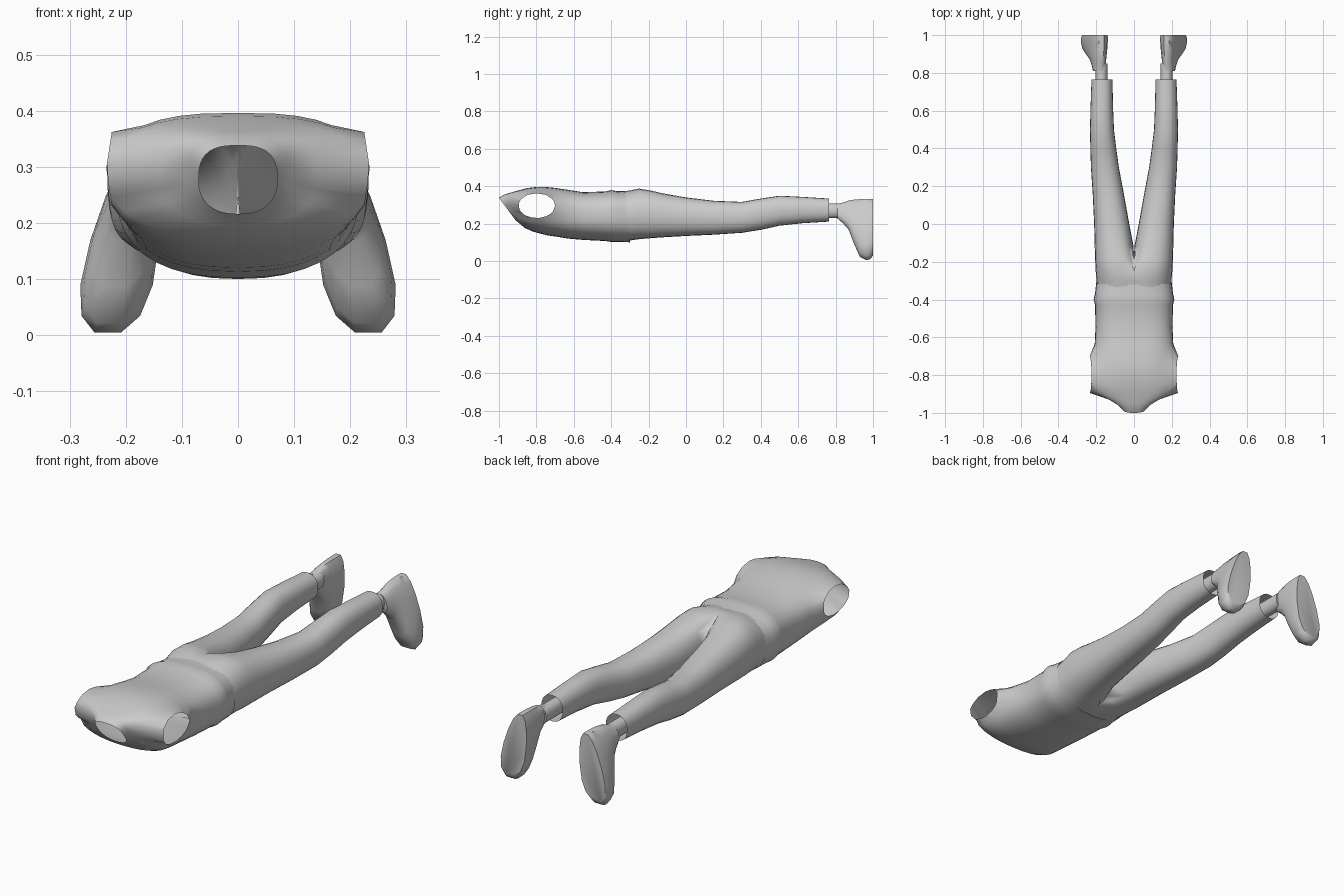
import bpy, bmesh, math

if "Cube" in bpy.data.objects:
    bpy.data.objects.remove(bpy.data.objects["Cube"])


def spow(v, e):
    return math.copysign(abs(v) ** e, v)


def loft(rings, closed=True, cap=()):
    """Skin a list of point rings; cap lists ring indices to fill."""
    bm = bmesh.new()
    vs = [[bm.verts.new(p) for p in r] for r in rings]
    n = len(rings[0])
    for a, b in zip(vs, vs[1:]):
        for i in range(n if closed else n - 1):
            j = (i + 1) % n
            bm.faces.new((a[i], a[j], b[j], b[i]))
    for c in cap:
        bm.faces.new(vs[c])
    return bm


def finish(bm, name, angle=45):
    """Turn the half mesh into a mirrored, smooth-shaded object."""
    bmesh.ops.recalc_face_normals(bm, faces=bm.faces)
    me = bpy.data.meshes.new(name)
    bm.to_mesh(me)
    bm.free()
    ob = bpy.data.objects.new(name, me)
    bpy.context.collection.objects.link(ob)
    mod = ob.modifiers.new("mirror", "MIRROR")
    mod.use_clip = True
    mod.merge_threshold = 0.0005
    bpy.ops.object.select_all(action="DESELECT")
    ob.select_set(True)
    bpy.context.view_layer.objects.active = ob
    bpy.ops.object.shade_smooth_by_angle(angle=math.radians(angle))
    return ob


# Shirt: half sections (y at back, y at chest, half width, z back, z chest)
SHIRT = [
    (-0.32, -0.30, 0.200, 0.373, 0.100),
    (-0.37, -0.36, 0.206, 0.374, 0.103),
    (-0.40, -0.40, 0.214, 0.379, 0.102),
    (-0.43, -0.43, 0.206, 0.372, 0.107),
    (-0.55, -0.55, 0.204, 0.368, 0.113),
    (-0.64, -0.63, 0.208, 0.382, 0.120),
    (-0.70, -0.69, 0.215, 0.391, 0.130),
    (-0.75, -0.74, 0.222, 0.396, 0.137),
    (-0.80, -0.78, 0.229, 0.396, 0.147),
    (-0.85, -0.82, 0.235, 0.390, 0.158),
    (-0.895, -0.86, 0.230, 0.378, 0.176),
    (-0.945, -0.885, 0.140, 0.364, 0.196),
    (-0.975, -0.90, 0.092, 0.354, 0.209),
    (-1.00, -0.91, 0.070, 0.338, 0.216),
]


def half_section(yt, yb, w, zt, zb, n=18):
    mid, h = (zt + zb) / 2, (zt - zb) / 2
    pts = []
    for i in range(n + 1):
        a = math.pi * (i / n - 0.5)
        e = 0.72 if a > 0 else 0.85
        s = spow(math.sin(a), e)
        pts.append((w * abs(math.cos(a)) ** e if 0 < i < n else 0,
                    yb + (yt - yb) * (s + 1) / 2, mid + h * s))
    return pts


bm = loft([half_section(*r) for r in SHIRT], closed=False)
# Open the armhole and pull its rim onto an oval
CY, CZ, RY, RZ = -0.798, 0.296, 0.098, 0.066
hole = []
for f in bm.faces:
    c = f.calc_center_median()
    if c.x > 0.15 and ((c.y - CY) / RY) ** 2 + ((c.z - CZ) / RZ) ** 2 < 1:
        hole.append(f)
rim = {v for f in hole for v in f.verts}
bmesh.ops.delete(bm, geom=hole, context="FACES")
for v in rim:
    if v.is_valid:
        a = math.atan2((v.co.z - CZ) / RZ, (v.co.y - CY) / RY)
        v.co = (0.235 - 0.01 * abs(math.sin(a)),
                CY + RY * math.cos(a), CZ + RZ * math.sin(a))
finish(bm, "shirt", 60)

# Trousers: (y, centre x, inner reach, outer x, z back, z front)
LEGS = [
    (-0.36, 0.05, 1.00, 0.195, 0.366, 0.108),
    (-0.30, 0.05, 0.60, 0.198, 0.378, 0.110),
    (-0.25, 0.07, 0.25, 0.203, 0.387, 0.117),
    (-0.19, 0.09, 0.14, 0.206, 0.377, 0.122),
    (-0.12, 0.10, 0.098, 0.208, 0.361, 0.127),
    (0.00, 0.115, 0.090, 0.211, 0.340, 0.134),
    (0.15, 0.137, 0.085, 0.218, 0.322, 0.141),
    (0.30, 0.155, 0.075, 0.228, 0.316, 0.151),
    (0.40, 0.163, 0.069, 0.231, 0.334, 0.167),
    (0.50, 0.170, 0.064, 0.233, 0.349, 0.189),
    (0.62, 0.170, 0.059, 0.230, 0.343, 0.202),
    (0.765, 0.170, 0.056, 0.225, 0.334, 0.211),
]


def leg_section(y, cx, ri, xo, zt, zb, n=24):
    pts = []
    for i in range(n):
        a = 2 * math.pi * i / n
        c, s = spow(math.cos(a), 0.88), spow(math.sin(a), 0.88)
        x = cx + c * ((xo - cx) if c > 0 else ri)
        pts.append((max(0, x), y, (zt + zb) / 2 + s * (zt - zb) / 2))
    return pts


bm = loft([leg_section(*r) for r in LEGS])
inner = [f for f in bm.faces if all(v.co.x < 0.001 for v in f.verts)]
bmesh.ops.delete(bm, geom=inner, context="FACES")
finish(bm, "trousers", 60)

# Ankles
ANKLE = [(y, 0.172, 0.032, 0.204, 0.308, 0.228) for y in (0.70, 0.85)]
finish(loft([leg_section(*r, n=10) for r in ANKLE], cap=(0, 1)), "ankles")

# Shoes: (y, z toe side, z heel side, width scale), toes turned outward
SHOE = [
    (0.81, 0.226, 0.308, 0.62),
    (0.84, 0.200, 0.314, 0.66),
    (0.87, 0.165, 0.325, 0.74),
    (0.90, 0.085, 0.331, 0.85),
    (0.93, 0.018, 0.334, 0.95),
    (0.965, 0.001, 0.335, 1.00),
    (0.985, 0.006, 0.335, 1.00),
    (1.00, 0.025, 0.334, 0.98),
]


def shoe_section(y, z0, z1, k, n=14):
    pts = []
    for i in range(n):
        a = 2 * math.pi * i / n
        z = (z0 + z1) / 2 + (z1 - z0) / 2 * spow(math.sin(a), 0.9)
        w = k * (0.080 - 0.11 * z)
        pts.append((0.233 - 0.185 * z + w * spow(math.cos(a), 0.8), y, z))
    return pts


finish(loft([shoe_section(*r) for r in SHOE], cap=(0, -1)), "shoes", 50)
